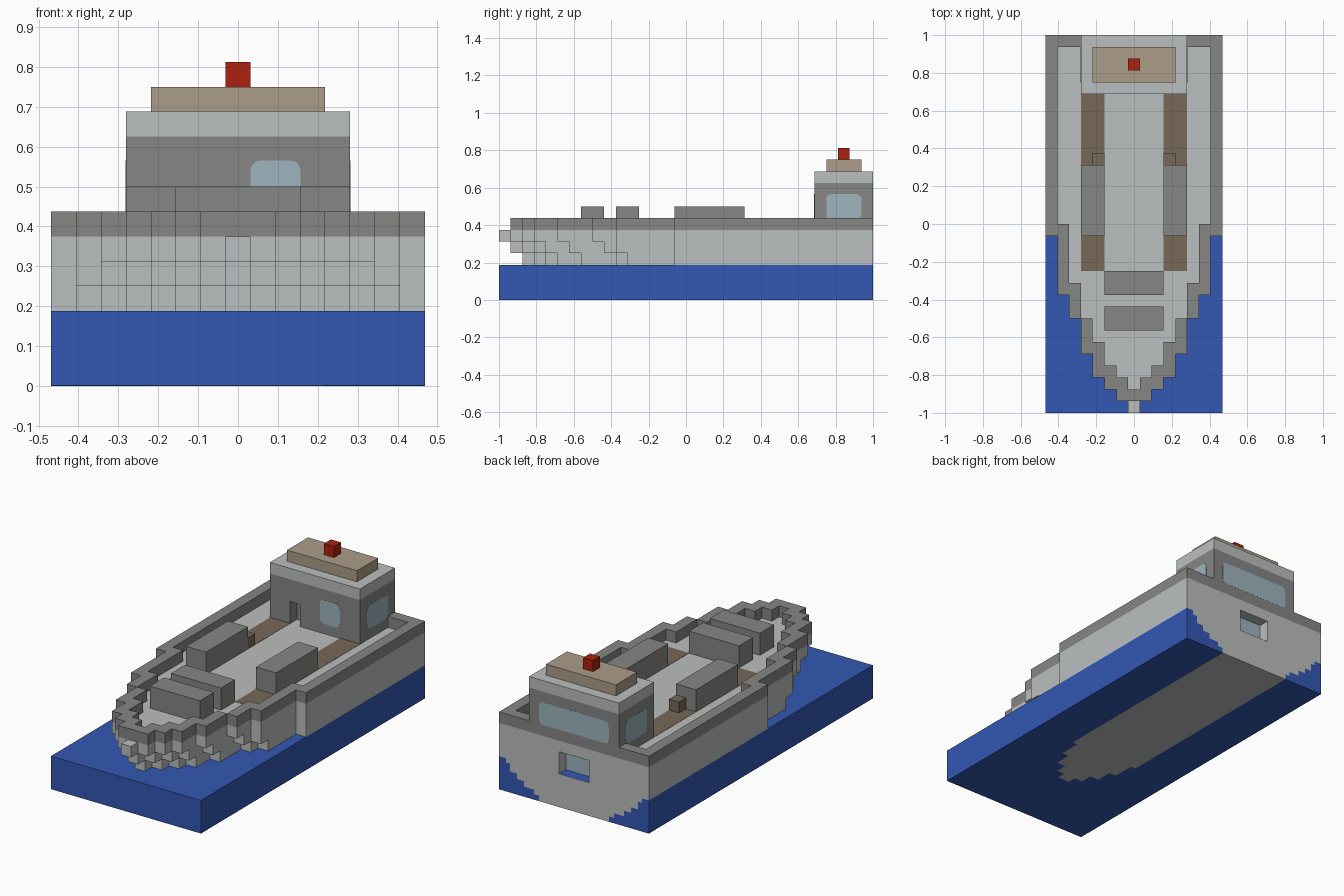
import bpy
import bmesh
import math

U = 1 / 16      # one block
SKIN = 0.02     # thickness of painted plates, in blocks

default = bpy.data.objects.get("Cube")
if default:
    bpy.data.objects.remove(default, do_unlink=True)


def material(name, r, g, b):
    m = bpy.data.materials.new(name)
    m.use_nodes = True
    m.diffuse_color = (r, g, b, 1)
    m.node_tree.nodes["Principled BSDF"].inputs["Base Color"].default_value = (r, g, b, 1)
    return m


LIGHT = material("light grey", 0.50, 0.52, 0.52)
DARK = material("dark grey", 0.24, 0.24, 0.235)
BLUE = material("sea blue", 0.033, 0.095, 0.45)
TAN = material("tan", 0.41, 0.34, 0.25)
BROWN = material("brown", 0.18, 0.14, 0.095)
RED = material("red", 0.41, 0.015, 0.005)
GLASS = material("pale glass", 0.34, 0.46, 0.51)


def prism(name, points, low, high, mat, axis="z"):
    """Extrude a flat outline from low to high along an axis."""
    place = {"x": lambda a, b, c: (c, a, b),
             "y": lambda a, b, c: (a, c, b),
             "z": lambda a, b, c: (a, b, c)}[axis]
    clean = [p for i, p in enumerate(points) if p != points[i - 1]]
    bm = bmesh.new()
    face = bm.faces.new([bm.verts.new(place(a, b, low)) for a, b in clean])
    side = bmesh.ops.extrude_face_region(bm, geom=[face])["geom"]
    for v in side:
        if isinstance(v, bmesh.types.BMVert):
            v.co["xyz".index(axis)] = high
    bmesh.ops.recalc_face_normals(bm, faces=bm.faces)
    bmesh.ops.scale(bm, vec=(U, U, U), verts=bm.verts)
    mesh = bpy.data.meshes.new(name)
    bm.to_mesh(mesh)
    bm.free()
    mesh.materials.append(mat)
    obj = bpy.data.objects.new(name, mesh)
    bpy.context.collection.objects.link(obj)
    return obj


def rect(x0, x1, y0, y1):
    return [(x0, y0), (x1, y0), (x1, y1), (x0, y1)]


def box(name, x, y, z, mat):
    return prism(name, rect(*x, *y), *z, mat)


def rounded(x0, x1, y0, y1, r=0.4):
    """Rectangle with rounded corners."""
    pts = []
    corners = [(x1 - r, y1 - r), (x0 + r, y1 - r), (x0 + r, y0 + r), (x1 - r, y0 + r)]
    for q, (cx, cy) in enumerate(corners):
        for k in range(4):
            a = math.radians(90 * q + 30 * k)
            pts.append((cx + r * math.cos(a), cy + r * math.sin(a)))
    return pts


def mirrored(half):
    return half + [(-x, y) for x, y in reversed(half)]


def staircase(profile, start):
    """Stepped half outline from (half width, forward end) pairs."""
    pts = []
    for w, end in profile:
        pts += [(w, start), (w, end)]
        start = end
    return pts


# Sea block, with the submerged hull showing astern and below
box("sea", (-7.5, 7.5), (-16, 16 - SKIN), (SKIN, 3), BLUE)
box("sea_bottom_rim", (-7.5, 7.5), (-16, 16 - SKIN), (SKIN / 2, 1), BLUE)
keel = [(3.5, 16), (3.5, -4), (3, -4), (3, -6), (2.3, -6), (2.3, -7.5),
        (1.4, -7.5), (1.4, -8.6), (0.6, -8.6), (0.6, -9.4)]
prism("keel_paint", mirrored(keel), 0, SKIN, LIGHT)
stern = [(7.5, 3), (6.8, 3), (6.8, 2.6), (6.4, 2.6), (6.4, 1.9), (5.7, 1.9),
         (5.7, 1.4), (5, 1.4), (5, 0.9), (4, 0.9), (4, 0.5), (3.5, 0.5), (3.5, 0)]
prism("stern_paint", mirrored(stern), 16 - 2 * SKIN, 16, LIGHT, "y")
for s in (-1, 1):
    corner = [(s * x, z) for x, z in stern] + [(s * 7.5, 0)]
    prism("stern_water", corner, 16 - 2 * SKIN, 16, BLUE, "y")

# Hull tiers, stepping forward with height; the lower two hold the stern recess
HULL = [(7.5, -1), (6.5, -6), (5.5, -8), (4.5, -11), (3.5, -13),
        (2.5, -14), (1.5, -15), (0.5, -16)]
NOTCH = [(-1.5, 16), (-1.5, 15), (1.5, 15), (1.5, 16)]
for z, shift in ((3, 2), (4, 1), (5, 0)):
    tier = []
    for w, end in HULL:
        back = 0 if w > 7 else max(0, shift - 1) if w > 6 else shift
        tier.append((w, end + back))
    outline = mirrored(staircase(tier, 16))
    prism("hull_tier", outline + (NOTCH if z < 5 else []), z, z + 1, LIGHT)
prism("stern_window", rect(-1.5, 1.5, 3, 5), 15, 15 + SKIN, GLASS, "y")

# Bulwark around the deck, open where the cabin stands
INNER = [(6.5, 0), (5.5, -5), (4.5, -8), (3.5, -10), (2.5, -12), (1.5, -13), (0.5, -14)]
outer = mirrored(staircase(HULL[:-1], 16))
inner = mirrored(staircase(INNER, 15))[::-1]
prism("bulwark", outer + [(-4.5, 16), (-4.5, 15)] + inner + [(4.5, 15), (4.5, 16)],
      6, 7, DARK)

# Cabin with a doorway, roof, upper deck and beacon
door = [(-1.5, 11), (-1.5, 12), (-2.5, 12), (-2.5, 11)]
prism("cabin_lower", [(-4.5, 11), (-4.5, 16), (4.5, 16), (4.5, 11)] + door, 6, 8, DARK)
box("cabin_upper", (-4.5, 4.5), (11, 16), (8, 10), DARK)
box("cabin_roof", (-4.5, 4.5), (11, 16), (10, 11), LIGHT)
box("roof_platform", (-3.5, 3.5), (12, 15), (11, 12), TAN)
box("beacon", (-0.5, 0.5), (13, 14), (12, 13), RED)

# Cabin windows
prism("front_window", rounded(0.5, 2.5, 6.9, 9.05), 11 - SKIN, 11, GLASS, "y").location.y = -SKIN * U / 2
prism("rear_window", rounded(-3.5, 3.5, 7, 9.05), 16 - SKIN, 16 + SKIN / 2, GLASS, "y")
for s in (-1, 1):
    prism("side_window", rounded(12, 15, 6.9, 9.05), s * 4.4, s * (4.5 + SKIN), GLASS, "x")

# Deck cargo
for s in (-1, 1):
    box("deck_strip", (s * 2.5, s * 4.5), (-4, 11), (6, 6 + SKIN), BROWN)
    box("side_container", (s * 2.5, s * 4.5), (-1, 5), (6, 8), DARK)
    box("small_crate", (s * 2.5, s * 3.5), (5, 6), (6, 7), BROWN)
for y in (-9, -6):
    box("bow_container", (-2.5, 2.5), (y, y + 2), (6, 8), DARK)
